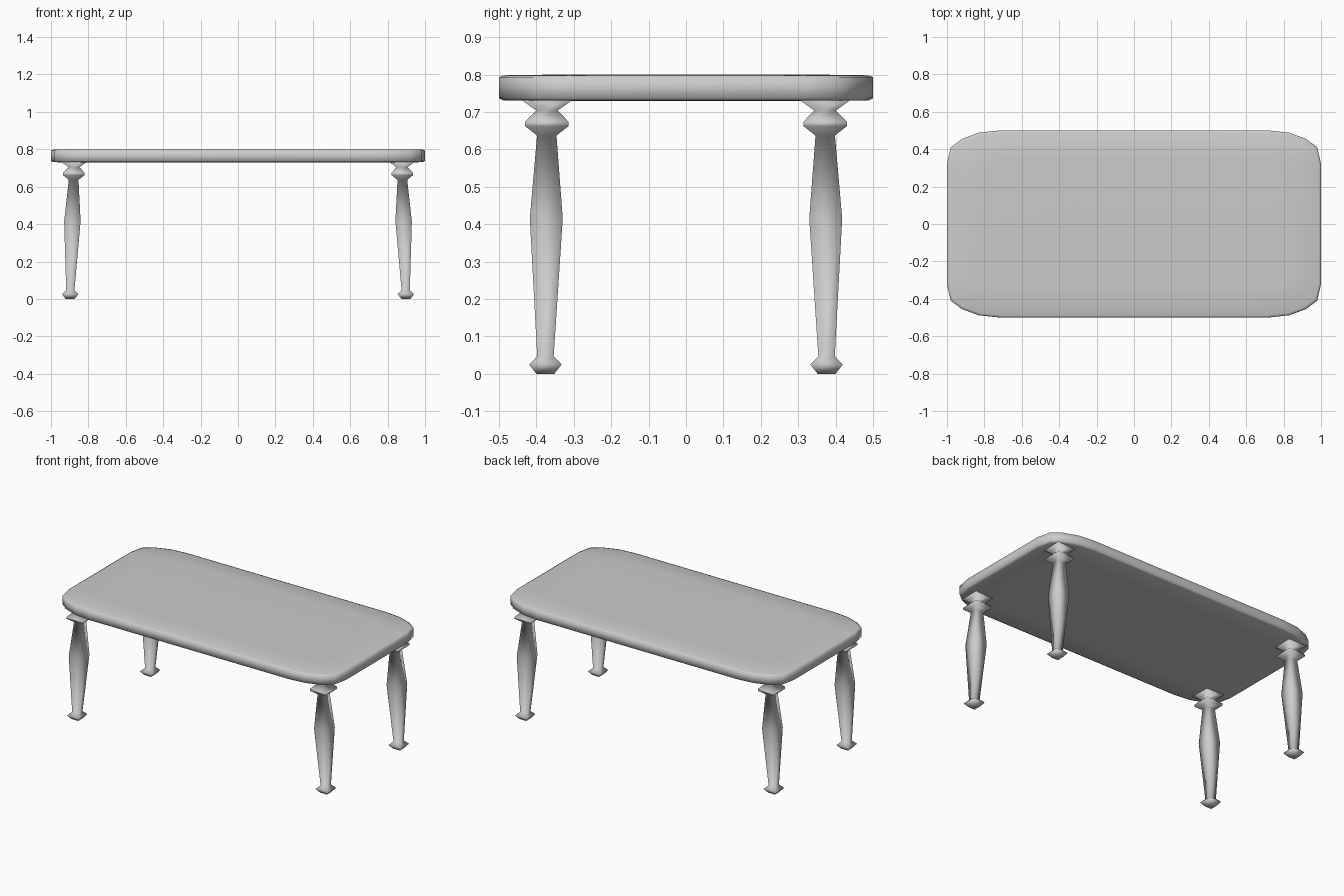
import bpy, bmesh

if "Cube" in bpy.data.objects:
    bpy.data.objects.remove(bpy.data.objects["Cube"])


def loft(name, rings):
    """Skin a stack of closed rings (bottom to top, counter-clockwise) and cap both ends."""
    bm = bmesh.new()
    loops = [[bm.verts.new(p) for p in ring] for ring in rings]
    n = len(loops[0])
    for a, b in zip(loops, loops[1:]):
        for i in range(n):
            j = (i + 1) % n
            bm.faces.new((a[i], a[j], b[j], b[i]))
    bm.faces.new(loops[0][::-1])
    bm.faces.new(loops[-1])
    bmesh.ops.recalc_face_normals(bm, faces=bm.faces)
    for f in bm.faces:
        f.smooth = True
    mesh = bpy.data.meshes.new(name)
    bm.to_mesh(mesh)
    bm.free()
    obj = bpy.data.objects.new(name, mesh)
    bpy.context.collection.objects.link(obj)
    return obj


# Table top: one rounded corner mirrored to a full outline, with softened edges
corner = [(1, 0.32), (0.98, 0.41), (0.92, 0.455), (0.83, 0.488), (0.72, 0.5)]
half = corner + [(-x, y) for x, y in reversed(corner)]
outline = half + [(-x, -y) for x, y in half]
edge = [(0.15, 0.729), (0.012, 0.731), (0, 0.737),
        (0, 0.793), (0.012, 0.798), (0.15, 0.80)]      # inset, height
loft("table_top", [[(x * (1 - d), y * (1 - 2 * d), z) for x, y in outline]
                   for d, z in edge])

# Square-section turned legs, leaning slightly inward towards the top
profile = [(0.024, 0.0), (0.0435, 0.025), (0.022, 0.047), (0.044, 0.415),
           (0.026, 0.637), (0.058, 0.662), (0.058, 0.674), (0.029, 0.704),
           (0.068, 0.732)]                             # half width, height
square = [(-1, -1), (1, -1), (1, 1), (-1, 1)]
for side, sx in (("left", -1), ("right", 1)):
    for end, sy in (("front", -1), ("back", 1)):
        loft(f"{end}_{side}_leg",
             [[(sx * (0.898 - 0.03 * z) + r * u, sy * (0.376 - 0.006 * z) + r * v, z)
               for u, v in square] for r, z in profile])
